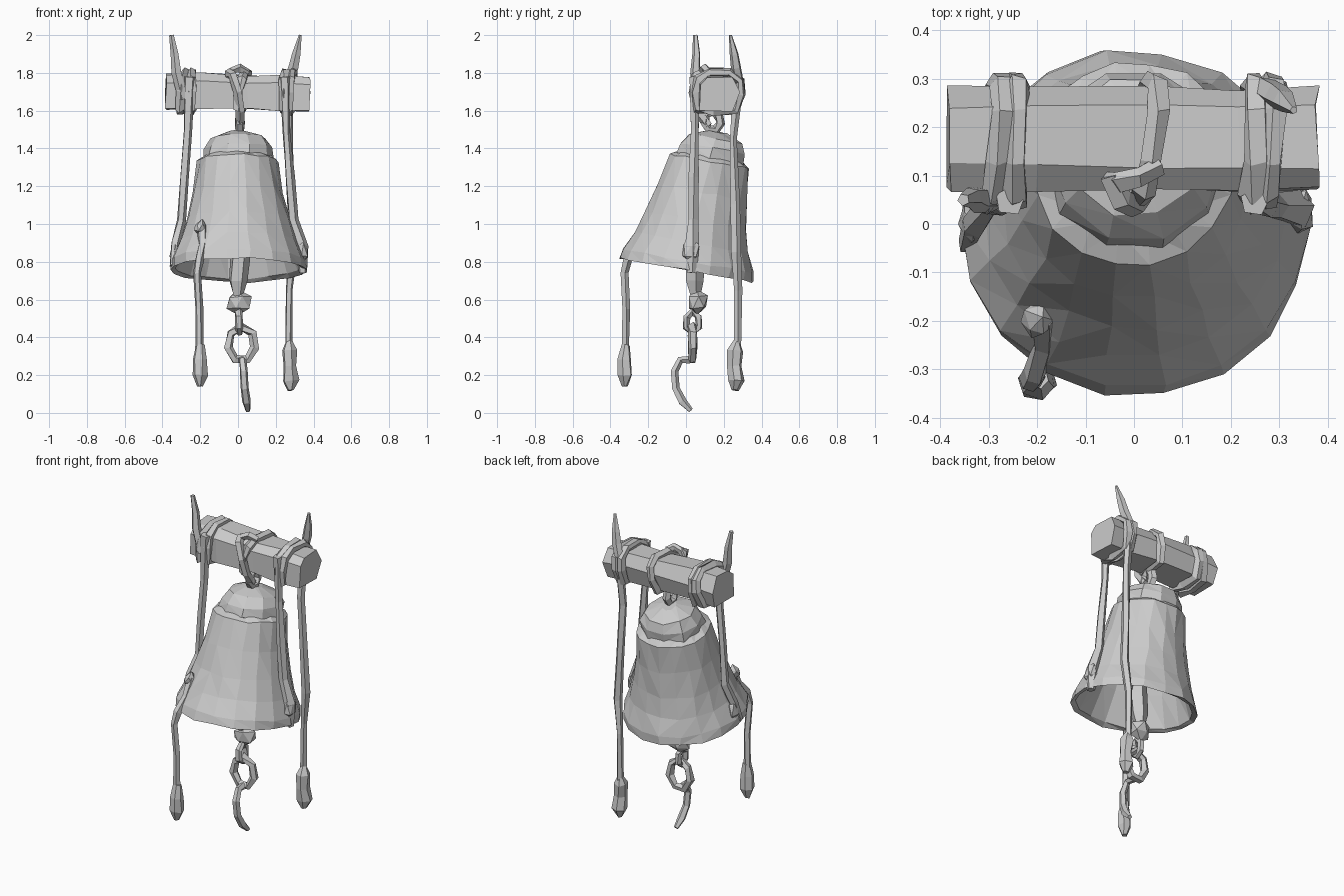
import bpy, bmesh, math, random
from mathutils import Vector, Matrix

random.seed(4)


def finish(name, bm, jitter=0.0):
    for v in bm.verts:
        v.co += Vector([random.uniform(-jitter, jitter) for _ in range(3)])
    bmesh.ops.recalc_face_normals(bm, faces=bm.faces[:])
    mesh = bpy.data.meshes.new(name)
    bm.to_mesh(mesh)
    bm.free()
    ob = bpy.data.objects.new(name, mesh)
    bpy.context.collection.objects.link(ob)
    return ob


def skin(bm, rings, closed=False):
    n = len(rings[0])
    pairs = list(zip(rings, rings[1:] + rings[:1])) if closed else list(zip(rings, rings[1:]))
    for a, b in pairs:
        for i in range(n):
            j = (i + 1) % n
            bm.faces.new((a[i], a[j], b[j], b[i]))
    if not closed:
        bm.faces.new(rings[0][::-1])
        bm.faces.new(rings[-1])


def tube(name, pts, radii, sides=5, closed=False, jitter=0.004):
    """Low-poly rope or rod along a path."""
    pts = [Vector(p) for p in pts]
    n = len(pts)
    if not isinstance(radii, (list, tuple)):
        radii = [radii] * n
    bm, rings, side = bmesh.new(), [], None
    for k, p in enumerate(pts):
        if closed:
            t = (pts[(k + 1) % n] - pts[k - 1]).normalized()
        else:
            t = (pts[min(k + 1, n - 1)] - pts[max(k - 1, 0)]).normalized()
        if side is None:
            side = t.orthogonal()
        side = (side - t * side.dot(t)).normalized()
        up = t.cross(side)
        rings.append([bm.verts.new(p + radii[k] * (math.cos(a) * side + math.sin(a) * up))
                      for a in (2 * math.pi * i / sides for i in range(sides))])
    skin(bm, rings, closed)
    return finish(name, bm, jitter)


def link(name, center, rx, rz, thick, turned=False, n=7):
    """Chain link standing upright, in the xz plane or turned to yz."""
    c, pts = Vector(center), []
    for i in range(n):
        a = 2 * math.pi * i / n + math.pi / 2
        h = rx * math.cos(a)
        pts.append(c + Vector((0, h, rz * math.sin(a)) if turned else (h, 0, rz * math.sin(a))))
    return tube(name, pts, thick, 5, True)


def lump(name, center, scale, jitter=0.008):
    bm = bmesh.new()
    bmesh.ops.create_icosphere(bm, subdivisions=1, radius=1,
                               matrix=Matrix.Translation(center) @ Matrix.Diagonal((*scale, 1)))
    return finish(name, bm, jitter)


def lathe(name, profile, sides, jitter):
    """Turned form that leans slightly backwards towards its top."""
    bm = bmesh.new()
    rings = [[bm.verts.new((r * math.cos(2 * math.pi * i / sides),
                            r * math.sin(2 * math.pi * i / sides) + 0.07 * z * z, z))
              for i in range(sides)] for r, z in profile]
    skin(bm, rings)
    # Uneven hand-hammered triangles
    bmesh.ops.triangulate(bm, faces=[f for f in bm.faces if len(f.verts) == 4])
    ob = finish(name, bm, jitter)
    ob.location = (0, 0, 0.755)
    ob.rotation_euler.x = math.radians(-10)
    return ob


# Bell: hollow tilted shell with outer wall, lip and inner wall
lathe("bell", [(0.15, 0.59), (0.19, 0.5), (0.22, 0.38), (0.27, 0.2), (0.335, 0.015), (0.362, 0.0),
               (0.355, 0.05), (0.312, 0.15), (0.275, 0.27), (0.24, 0.42), (0.213, 0.59), (0.16, 0.625)], 18, 0.006)
# Crown cap of the bell
lathe("bell_crown", [(0.16, 0.59), (0.187, 0.605), (0.18, 0.66), (0.145, 0.715), (0.05, 0.75)], 10, 0.006)

# Wooden crossbeam
bm = bmesh.new()
section = [(0.07, 1.61), (0.07, 1.75), (0.12, 1.79), (0.24, 1.79), (0.28, 1.71), (0.25, 1.605)]
skin(bm, [[bm.verts.new((x, y, z + dz)) for y, z in section]
          for x, dz in ((-0.38, 0), (-0.2, 0.005), (0.05, 0.0), (0.22, -0.005), (0.38, -0.01))])
finish("crossbeam", bm, 0.008)


# Rope bindings around the beam
def binding(name, x0, x1, r):
    loop = [(0.055, 1.61), (0.05, 1.70), (0.065, 1.765), (0.13, 1.80), (0.23, 1.80),
            (0.285, 1.755), (0.29, 1.69), (0.26, 1.605), (0.15, 1.60)]
    n = len(loop)
    tube(name, [(x0 + (x1 - x0) * (1 - math.cos(2 * math.pi * i / n)) / 2, y, z)
                for i, (y, z) in enumerate(loop)], r, 5, True, 0.006)


binding("left_binding_a", -0.25, -0.24, 0.027)
binding("left_binding_b", -0.31, -0.27, 0.026)
binding("right_binding_a", 0.24, 0.25, 0.026)
binding("right_binding_b", 0.27, 0.29, 0.026)
binding("center_binding", 0.0, 0.05, 0.024)

# Rope ends rising above the beam
tube("left_rope_end", [(-0.29, 0.05, 1.66), (-0.325, 0.05, 1.8), (-0.335, 0.055, 1.9), (-0.352, 0.05, 2.0)],
     [0.026, 0.028, 0.022, 0.013], jitter=0)
tube("right_rope_end", [(0.27, 0.28, 1.76), (0.295, 0.265, 1.83), (0.31, 0.255, 1.9), (0.33, 0.235, 2.0)],
     [0.026, 0.028, 0.024, 0.008], jitter=0)

# Ropes hanging from beam to bell
tube("left_rope", [(-0.255, 0.045, 1.78), (-0.265, 0.045, 1.5), (-0.285, 0.04, 1.25), (-0.30, 0.04, 1.02),
                   (-0.33, 0.0, 0.9), (-0.345, -0.04, 0.78)], [0.03, 0.022, 0.024, 0.026, 0.03, 0.02])
tube("right_rope", [(0.25, 0.045, 1.78), (0.255, 0.045, 1.5), (0.275, 0.04, 1.25), (0.295, 0.035, 1.02),
                    (0.335, 0.03, 0.88), (0.345, 0.03, 0.74)], [0.03, 0.022, 0.026, 0.028, 0.038, 0.022])
lump("left_rope_knot", (-0.335, 0.0, 0.86), (0.03, 0.045, 0.07))
lump("right_rope_knot", (0.345, 0.025, 0.86), (0.03, 0.045, 0.07))

# Long back rope with tassel
tube("back_rope", [(0.27, 0.27, 1.65), (0.265, 0.25, 1.45), (0.28, 0.26, 1.1), (0.29, 0.265, 0.85),
                   (0.27, 0.275, 0.65), (0.27, 0.27, 0.36)], [0.028, 0.022, 0.024, 0.028, 0.022, 0.02])
tube("back_tassel", [(0.27, 0.27, 0.38), (0.272, 0.26, 0.33), (0.275, 0.255, 0.25), (0.28, 0.265, 0.17),
                     (0.28, 0.26, 0.12)], [0.018, 0.042, 0.036, 0.045, 0.02], 6)

# Front rope lying on the bell, hanging over the rim, with tassel
tube("front_rope", [(-0.19, -0.19, 0.98), (-0.185, -0.25, 0.89), (-0.205, -0.31, 0.81), (-0.215, -0.325, 0.74),
                    (-0.205, -0.315, 0.55), (-0.205, -0.32, 0.34)], [0.03, 0.024, 0.028, 0.022, 0.023, 0.02])
lump("front_rope_knot", (-0.195, -0.2, 0.98), (0.035, 0.035, 0.04))
tube("front_tassel", [(-0.2, -0.32, 0.36), (-0.2, -0.325, 0.28), (-0.2, -0.325, 0.2), (-0.2, -0.325, 0.14)],
     [0.024, 0.038, 0.042, 0.015], 6)

# Hanger between beam and bell
tube("hanger_strand", [(-0.05, 0.1, 1.8), (-0.03, 0.05, 1.79), (0.0, 0.04, 1.7), (0.015, 0.06, 1.6), (0.015, 0.12, 1.52)],
     0.026)
tube("hanger_arch", [(-0.05, 0.09, 1.77), (-0.03, 0.09, 1.81), (0.01, 0.1, 1.825), (0.05, 0.12, 1.8)], 0.022)
link("hanger_link", (0.01, 0.14, 1.545), 0.042, 0.05, 0.024, True)

# Clapper rod, bead, chain links and tail
tube("clapper_rod", [(0, 0.09, 1.3), (0, 0.06, 1.0), (0.01, 0.045, 0.82), (0, 0.045, 0.7), (0, 0.05, 0.62)],
     [0.025, 0.03, 0.055, 0.05, 0.03])
lump("clapper_bead", (0.003, 0.06, 0.585), (0.07, 0.058, 0.07))
link("clapper_small_link", (0.005, 0.035, 0.48), 0.038, 0.055, 0.02, True, 6)
link("clapper_ring", (0.018, 0.035, 0.365), 0.072, 0.09, 0.025)
tube("clapper_tail", [(0.02, 0.02, 0.28), (0.025, -0.03, 0.28), (0.03, -0.062, 0.22), (0.035, -0.055, 0.13),
                      (0.045, -0.02, 0.06), (0.052, 0.025, 0.013)], [0.022, 0.02, 0.022, 0.022, 0.024, 0.014], jitter=0)
